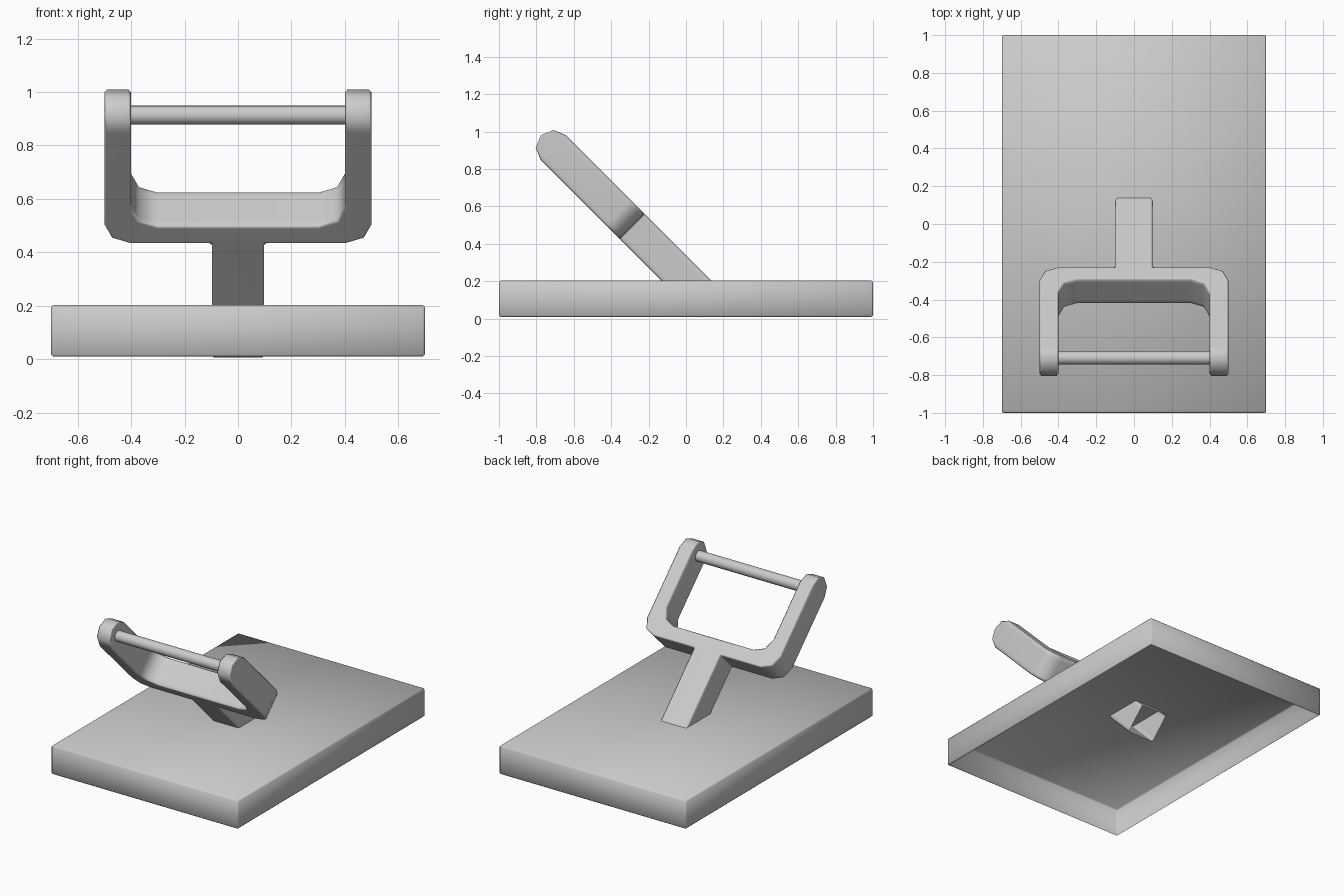
import bpy, bmesh, math
from mathutils import Vector

if "Cube" in bpy.data.objects:
    bpy.data.objects.remove(bpy.data.objects["Cube"])

S = Vector((0, -1, 1)).normalized()   # along the tilted stem
W = Vector((0, 1, 1)).normalized()    # across its thickness
R, MID, TIP, END = 0.095, 0.145, 1.147, -0.042


def finish(bm, name):
    mesh = bpy.data.meshes.new(name)
    bm.to_mesh(mesh)
    bm.free()
    obj = bpy.data.objects.new(name, mesh)
    bpy.context.collection.objects.link(obj)
    bpy.ops.object.select_all(action='DESELECT')
    bpy.context.view_layer.objects.active = obj
    obj.select_set(True)
    bpy.ops.object.shade_smooth_by_angle(angle=math.radians(50))
    return obj


def bevel_sharp(bm, width):
    sharp = [e for e in bm.edges if e.is_manifold and e.calc_face_angle() > math.radians(50)]
    bmesh.ops.bevel(bm, geom=sharp, offset=width, segments=1, affect='EDGES')


def arc(cx, cs, r):
    # quarter turn from pointing down the stem to pointing sideways
    return [(cx + r * math.sin(a), cs - r * math.cos(a)) for a in (0, math.pi / 4, math.pi / 2)]


def outline(tip):
    right = [(0.098, END), (0.098, 0.555)] + arc(0.4, 0.655, 0.1)
    right += [(0.5, tip), (0.4, tip)] + arc(0.3, 0.75, 0.1)[::-1]
    return right + [(-x, s) for x, s in reversed(right)]


# Base plate: bevelled box, open underneath
bm = bmesh.new()
bmesh.ops.create_cube(bm, size=1)
for v in bm.verts:
    v.co = (v.co.x * 1.4, v.co.y * 2, 0.01 + (v.co.z + 0.5) * 0.193)
bevel_sharp(bm, 0.008)
bottom = [f for f in bm.faces if f.normal.z < -0.99]
bmesh.ops.delete(bm, geom=bottom, context='FACES')
finish(bm, "base_plate")

# Forked holder: the outline is stacked through its thickness, rounding the tips
bm = bmesh.new()
rings = []
for i in range(5):
    a = math.pi * i / 4
    w, tip = MID - R * math.cos(a), TIP + R * math.sin(a)
    rings.append([bm.verts.new(Vector((x, 0, 0)) + S * s + W * w) for x, s in outline(tip)])
n = len(rings[0])
for lo, hi in zip(rings, rings[1:]):
    for k in range(n):
        bm.faces.new((lo[k], lo[(k + 1) % n], hi[(k + 1) % n], hi[k]))
bm.faces.new(rings[0])
bm.faces.new(rings[-1])
bmesh.ops.recalc_face_normals(bm, faces=bm.faces[:])
# the stem is open at its lower end
lower = [f for f in bm.faces if all(abs(v.co.dot(S) - END) < 1e-4 for v in f.verts)]
bmesh.ops.delete(bm, geom=lower, context='FACES')
bevel_sharp(bm, 0.009)
holder = finish(bm, "forked_holder")
holder.modifiers.new("weighted_normals", 'WEIGHTED_NORMAL').keep_sharp = True

# Cross rod between the fork tips
bpy.ops.mesh.primitive_cylinder_add(vertices=16, radius=0.036, depth=0.82,
                                    location=S * TIP + W * MID,
                                    rotation=(0, math.pi / 2, 0))
bpy.context.object.name = "cross_rod"
bpy.ops.object.shade_smooth_by_angle(angle=math.radians(50))
